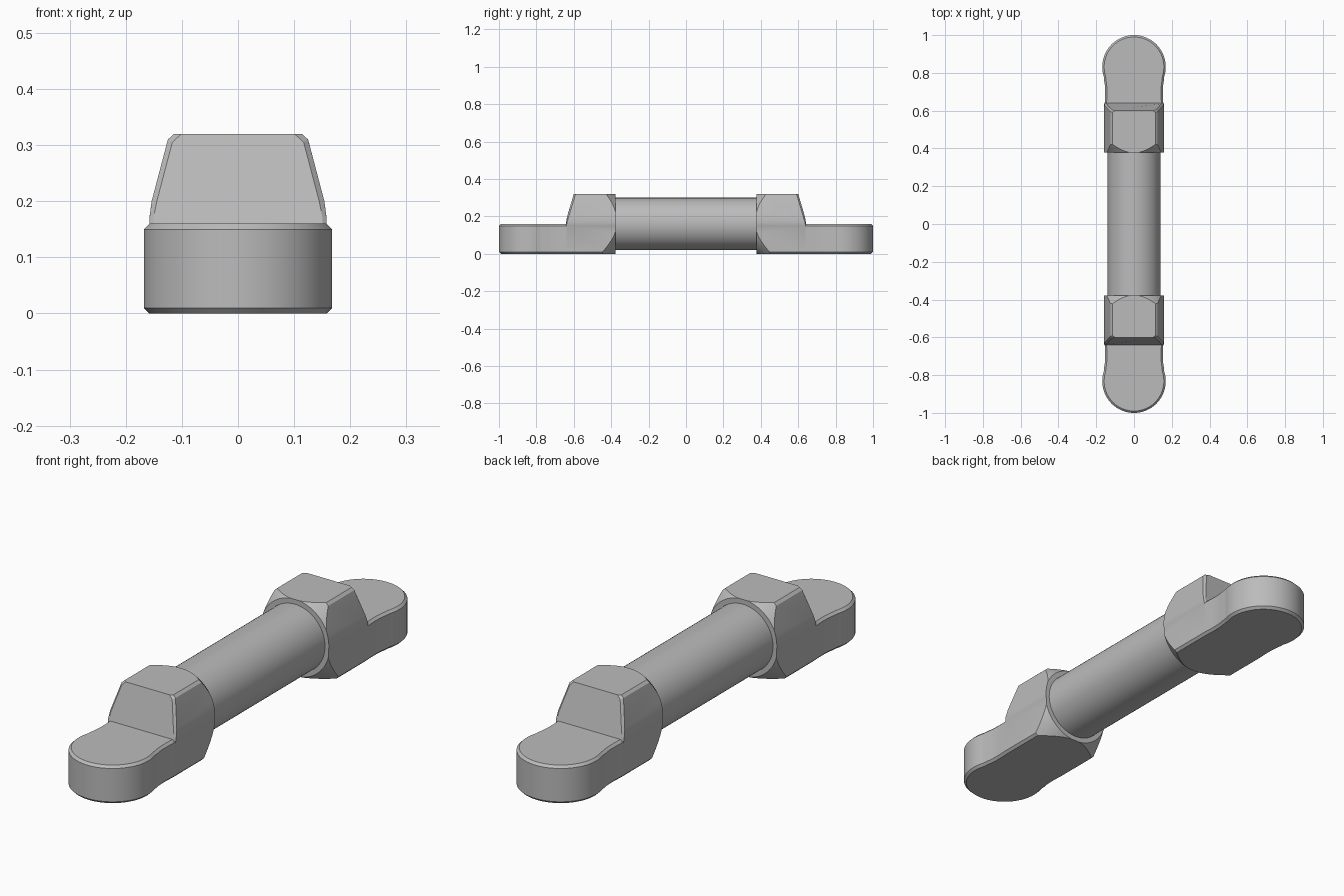
import bpy, bmesh, math
from mathutils import Matrix

if "Cube" in bpy.data.objects:
    bpy.data.objects.remove(bpy.data.objects["Cube"], do_unlink=True)

grey = bpy.data.materials.new("plain grey")
grey.use_nodes = True
grey.diffuse_color = (0.5, 0.5, 0.5, 1)
grey.node_tree.nodes["Principled BSDF"].inputs["Base Color"].default_value = (0.5, 0.5, 0.5, 1)

AXIS_Z = 0.16     # height of the bar's axis
COLLAR_Y = 0.378  # where the end blocks meet the bar


def make(name, bm):
    bmesh.ops.recalc_face_normals(bm, faces=bm.faces)
    mesh = bpy.data.meshes.new(name)
    bm.to_mesh(mesh)
    bm.free()
    mesh.materials.append(grey)
    ob = bpy.data.objects.new(name, mesh)
    bpy.context.collection.objects.link(ob)
    return ob


def extrude(points, offset):
    bm = bmesh.new()
    face = bm.faces.new([bm.verts.new(p) for p in points])
    new = bmesh.ops.extrude_face_region(bm, geom=[face])["geom"]
    bmesh.ops.translate(bm, vec=offset, verts=[v for v in new if isinstance(v, bmesh.types.BMVert)])
    bmesh.ops.recalc_face_normals(bm, faces=bm.faces)
    return bm


def round_solid(y0, y1, r0, r1, segments):
    bm = bmesh.new()
    place = Matrix.Translation((0, (y0 + y1) / 2, AXIS_Z)) @ Matrix.Rotation(-math.pi / 2, 4, "X")
    bmesh.ops.create_cone(bm, cap_ends=True, segments=segments, radius1=r0, radius2=r1,
                          depth=y1 - y0, matrix=place)
    return bm


def smooth(ob, degrees):
    bpy.ops.object.select_all(action="DESELECT")
    ob.select_set(True)
    bpy.context.view_layer.objects.active = ob
    bpy.ops.object.shade_smooth_by_angle(angle=math.radians(degrees))


# Foot: rounded end, slight waist, then straight sides to the collar
half = [(0.155, COLLAR_Y), (0.155, 0.64), (0.153, 0.68), (0.153, 0.71), (0.155, 0.74), (0.159, 0.765)]
for i in range(33):
    a = math.radians(-18 + 108 * i / 32)
    half.append((0.168 * math.cos(a), 0.832 + 0.168 * math.sin(a)))
outline = half + [(-x, y) for x, y in reversed(half[:-1])]
bm = extrude([(x, y, 0) for x, y in outline], (0, 0, 0.16))
rims = [e for e in bm.edges if abs(e.verts[0].co.z - e.verts[1].co.z) < 1e-5
        and max(v.co.y for v in e.verts) > COLLAR_Y + 0.01]
bmesh.ops.bevel(bm, geom=rims, offset=0.01, segments=1, affect="EDGES")
foot = make("back_end", bm)

# Upper block: tapered section with a sloping outer face
side = [(0.15, 0.13), (0.157, 0.15), (0.158, 0.17), (0.154, 0.2), (0.125, 0.31), (0.114, 0.32)]
section = side + [(-x, z) for x, z in reversed(side)]
bm = extrude([(x, COLLAR_Y, z) for x, z in section], (0, 0.27, 0))
for v in bm.verts:
    if v.co.y > 0.5:
        v.co.y -= max(0, v.co.z - 0.16) * 0.3
corners = [e for e in bm.edges if all(v.co.y > 0.5 for v in e.verts)
           and abs(e.verts[0].co.x - e.verts[1].co.x) < 0.1]
bmesh.ops.bevel(bm, geom=corners, offset=0.009, segments=1, affect="EDGES")
block = make("block_helper", bm)

# Cone that trims the block corners to a round collar
cone = make("collar_helper", round_solid(COLLAR_Y, COLLAR_Y + 1.3, 0.161, 1.201, 96))

for helper, operation in ((block, "UNION"), (cone, "INTERSECT")):
    mod = foot.modifiers.new(operation.lower(), "BOOLEAN")
    mod.operation = operation
    mod.solver = "EXACT"
    mod.object = helper
bpy.context.view_layer.update()
result = bpy.data.meshes.new_from_object(foot.evaluated_get(bpy.context.evaluated_depsgraph_get()))
foot.modifiers.clear()
foot.data = result
result.materials.clear()
result.materials.append(grey)
for poly in result.polygons:
    poly.material_index = 0
for helper in (block, cone):
    bpy.data.objects.remove(helper, do_unlink=True)
smooth(foot, 20)

# Opposite end is the same part turned round
front = foot.copy()
front.data = foot.data.copy()
front.name = "front_end"
front.data.transform(Matrix.Rotation(math.pi, 4, "Z"))
bpy.context.collection.objects.link(front)

# Round grip bar between the two ends
bar = make("grip_bar", round_solid(-0.4, 0.4, 0.14, 0.14, 64))
smooth(bar, 30)
